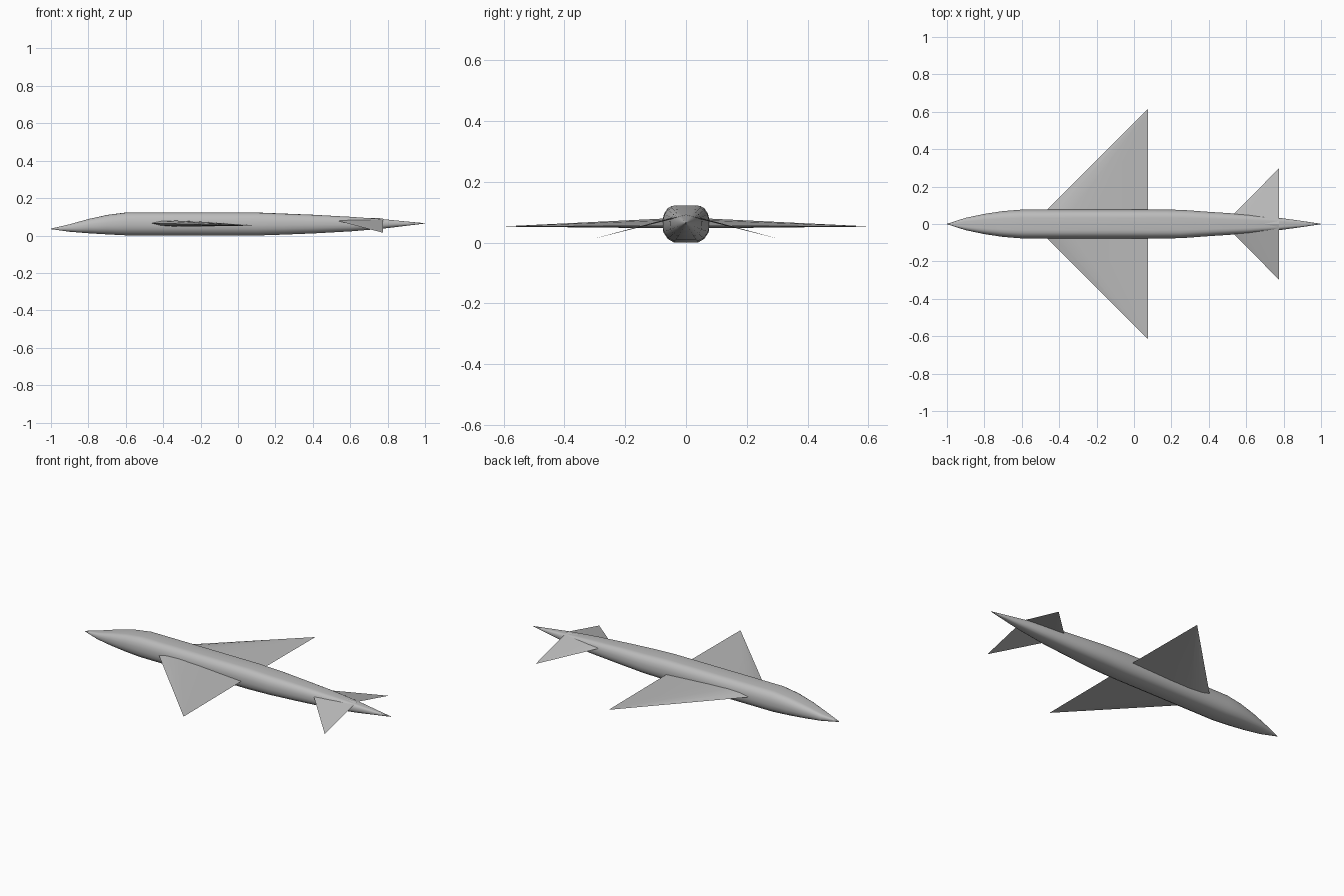
import bpy, bmesh, math

cube = bpy.data.objects.get("Cube")
if cube:
    bpy.data.objects.remove(cube, do_unlink=True)

grey = bpy.data.materials.new("light_grey")
grey.use_nodes = True
COLOUR = (0.5, 0.5, 0.5, 1)
grey.diffuse_color = COLOUR
grey.node_tree.nodes["Principled BSDF"].inputs["Base Color"].default_value = COLOUR


def loft(name, rings, angle):
    """Skin equal-sized closed rings and cap both ends."""
    bm = bmesh.new()
    loops = [[bm.verts.new(p) for p in ring] for ring in rings]
    n = len(loops[0])
    for a, b in zip(loops, loops[1:]):
        for i in range(n):
            bm.faces.new((a[i], a[(i + 1) % n], b[(i + 1) % n], b[i]))
    bm.faces.new(loops[0])
    bm.faces.new(loops[-1])
    bmesh.ops.remove_doubles(bm, verts=bm.verts, dist=1e-5)
    bmesh.ops.recalc_face_normals(bm, faces=bm.faces)
    mesh = bpy.data.meshes.new(name)
    bm.to_mesh(mesh)
    bm.free()
    mesh.materials.append(grey)
    obj = bpy.data.objects.new(name, mesh)
    bpy.context.collection.objects.link(obj)
    bpy.ops.object.select_all(action="DESELECT")
    obj.select_set(True)
    bpy.context.view_layer.objects.active = obj
    bpy.ops.object.shade_smooth_by_angle(angle=math.radians(angle))
    return obj


# Fuselage: half section (width, height), rounded above and chamfered below
half = [(0.5, 0), (0.78, 0.1), (0.97, 0.28), (1, 0.45), (1, 0.62),
        (0.93, 0.78), (0.8, 0.91), (0.62, 0.98), (0.42, 1)]
section = half + [(-u, v) for u, v in reversed(half)]

# Stations: x, half width, bottom z, top z
stations = [(-1, 0.001, 0.034, 0.037), (-0.9, 0.033, 0.02, 0.06),
            (-0.8, 0.054, 0.012, 0.088), (-0.7, 0.069, 0.006, 0.11),
            (-0.6, 0.077, 0.001, 0.123), (0.1, 0.077, 0, 0.123),
            (0.25, 0.076, 0.005, 0.117), (0.4, 0.065, 0.011, 0.111),
            (0.6, 0.052, 0.022, 0.1), (0.77, 0.034, 0.036, 0.088),
            (0.9, 0.016, 0.052, 0.075), (1, 0.001, 0.064, 0.066)]
loft("fuselage", [[(x, u * w, lo + v * (hi - lo)) for u, v in section]
                  for x, w, lo, hi in stations], 35)

# Thin aerofoil: chord fraction, thickness fraction
foil = [(0, 0), (0.1, 0.75), (0.25, 1), (0.5, 0.8), (1, 0),
        (0.5, -0.8), (0.25, -1), (0.1, -0.75)]


def delta(name, side, lead, trail, span, z_lead, z_trail, z_tip, thick):
    """Delta surface from the centreline to a pointed tip at the trailing edge."""
    rings = []
    for t in (0, 0.995):
        x0 = lead + (trail - lead) * t
        ring = []
        for c, h in foil:
            z = z_lead + (z_trail - z_lead) * c
            z = z + (z_tip - z) * t + h * thick * (1 - t)
            ring.append((x0 + (trail - x0) * c, side * span * t, z))
        rings.append(ring)
    return loft(name, rings, 40)


# Main wings and drooping tailplanes
for label, side in (("left", 1), ("right", -1)):
    delta(label + "_wing", side, -0.54, 0.075, 0.615, 0.068, 0.056, 0.053, 0.018)
    delta(label + "_tailplane", side, 0.48, 0.775, 0.297, 0.092, 0.092, 0.015, 0.003)
